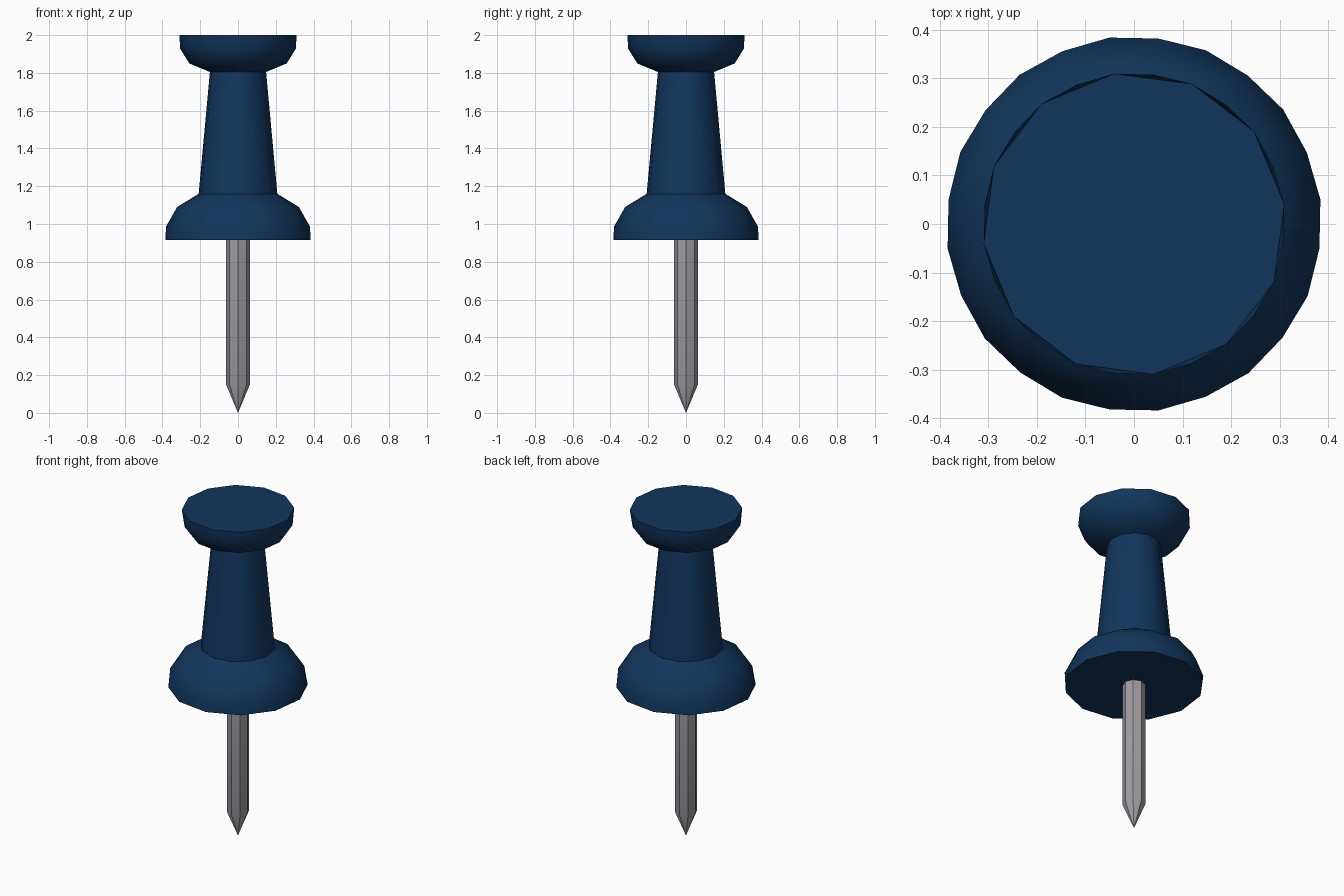
import bpy
import bmesh
from math import cos, sin, radians, tau

cube = bpy.data.objects.get("Cube")
if cube:
    bpy.data.objects.remove(cube, do_unlink=True)


def make_material(name, color):
    mat = bpy.data.materials.new(name)
    mat.use_nodes = True
    mat.diffuse_color = color
    mat.node_tree.nodes["Principled BSDF"].inputs["Base Color"].default_value = color
    return mat


def lathe(name, rings, sides, start, mat, cap_bottom, cap_top, smooth_angle):
    """Stack rings of (radius, height, half-step twist); twisted neighbours join with triangles."""
    bm = bmesh.new()
    loops = []
    for radius, z, twist in rings:
        angles = [start + tau * (i + twist / 2) / sides for i in range(sides)]
        loops.append([bm.verts.new((radius * cos(a), radius * sin(a), z)) for a in angles])
    for k in range(len(rings) - 1):
        low, high = loops[k], loops[k + 1]
        step = rings[k + 1][2] - rings[k][2]
        for i in range(sides):
            j = (i + 1) % sides
            if step == 0:
                bm.faces.new((low[i], low[j], high[j], high[i]))
            elif step > 0:
                bm.faces.new((low[i], low[j], high[i]))
                bm.faces.new((low[j], high[j], high[i]))
            else:
                bm.faces.new((low[i], low[j], high[j]))
                bm.faces.new((low[i], high[j], high[i]))
    if cap_bottom:
        bm.faces.new(loops[0][::-1])
    if cap_top:
        bm.faces.new(loops[-1])
    bmesh.ops.remove_doubles(bm, verts=bm.verts, dist=0.0001)
    bmesh.ops.recalc_face_normals(bm, faces=bm.faces) if cap_bottom and cap_top else None
    mesh = bpy.data.meshes.new(name)
    bm.to_mesh(mesh)
    bm.free()
    obj = bpy.data.objects.new(name, mesh)
    bpy.context.collection.objects.link(obj)
    mesh.materials.append(mat)
    bpy.ops.object.select_all(action="DESELECT")
    obj.select_set(True)
    bpy.context.view_layer.objects.active = obj
    bpy.ops.object.shade_smooth_by_angle(angle=radians(smooth_angle))
    return obj


blue = make_material("navy plastic", (0.006, 0.036, 0.108, 1))
steel = make_material("grey steel", (0.35, 0.34, 0.37, 1))

SIDES = 12
START = radians(7.5)

# Flared collar above the pin
lathe("base_collar",
      [(0.387, 0.915, 0), (0.385, 0.985, 1), (0.325, 1.09, 0), (0.21, 1.16, 1)],
      SIDES, START, blue, True, False, 46)

# Tapered grip
lathe("grip", [(0.21, 1.16, 1), (0.15, 1.805, 1)],
      SIDES, START, blue, False, False, 46)

# Rounded head with a flat top
lathe("head",
      [(0.15, 1.805, 1), (0.26, 1.85, 0), (0.31, 1.93, 1), (0.312, 2.0, 0)],
      SIDES, START, blue, False, True, 46)

# Faceted metal pin with a sharp tip
lathe("pin", [(0, 0, 0), (0.063, 0.15, 0), (0.063, 0.93, 0)],
      8, 0, steel, False, True, 30)
